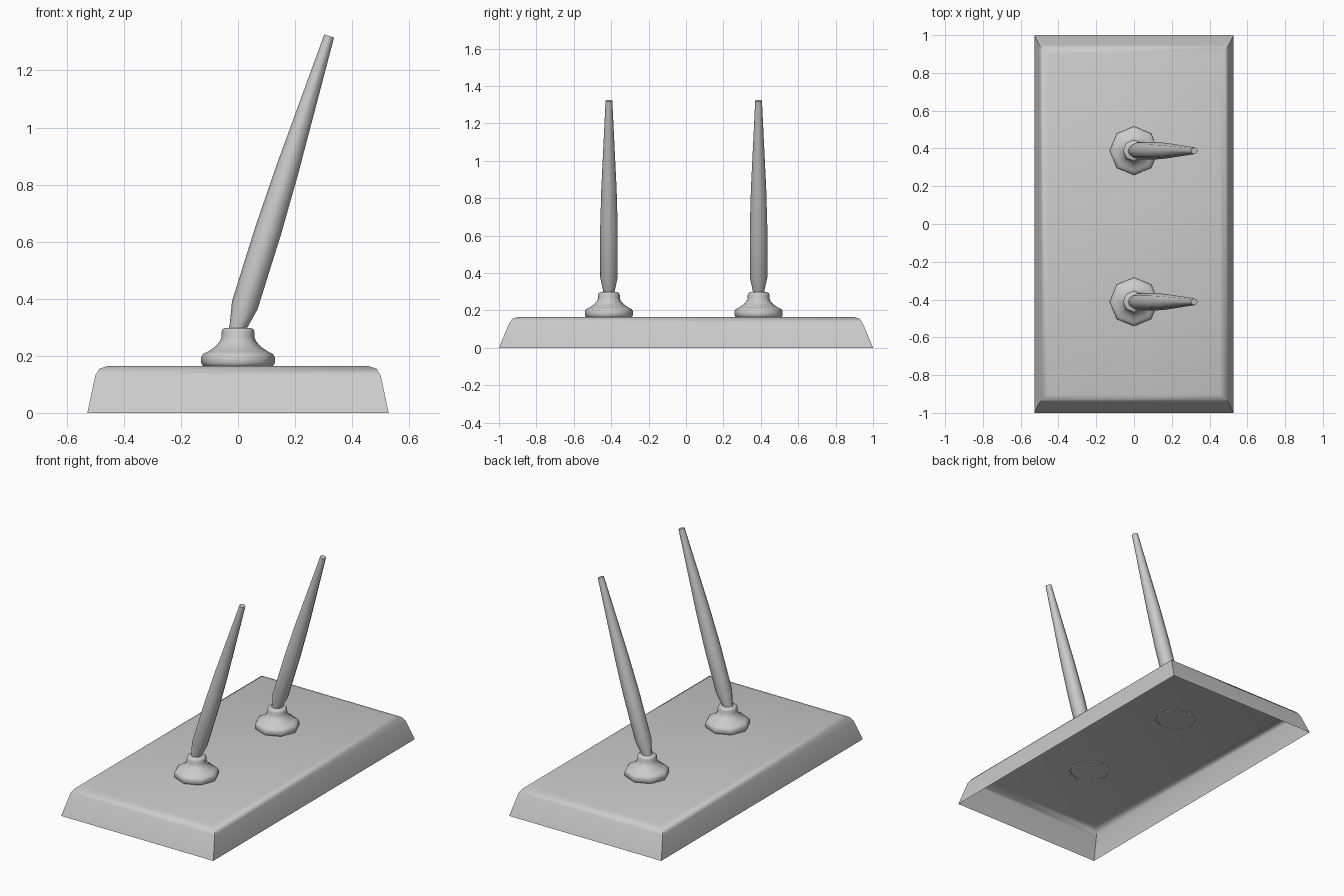
import bpy, bmesh, math
from mathutils import Matrix, Vector

cube = bpy.data.objects.get("Cube")
if cube:
    bpy.data.objects.remove(cube, do_unlink=True)

grey = bpy.data.materials.new("plain_grey")
grey.use_nodes = True
colour = (0.6, 0.6, 0.6, 1)
grey.diffuse_color = colour
grey.node_tree.nodes["Principled BSDF"].inputs["Base Color"].default_value = colour


def loft(name, loops, sharp_angle, cap_start=False, cap_end=True):
    """Skin a stack of closed loops of points."""
    bm = bmesh.new()
    rings = [[bm.verts.new(p) for p in loop] for loop in loops]
    n = len(rings[0])
    for low, high in zip(rings, rings[1:]):
        for i in range(n):
            j = (i + 1) % n
            bm.faces.new((low[i], low[j], high[j], high[i]))
    if cap_start:
        bm.faces.new(rings[0][::-1])
    if cap_end:
        bm.faces.new(rings[-1])
    mesh = bpy.data.meshes.new(name)
    bm.to_mesh(mesh)
    bm.free()
    mesh.materials.append(grey)
    obj = bpy.data.objects.new(name, mesh)
    bpy.context.collection.objects.link(obj)
    bpy.ops.object.select_all(action="DESELECT")
    obj.select_set(True)
    bpy.context.view_layer.objects.active = obj
    bpy.ops.object.shade_smooth_by_angle(angle=math.radians(sharp_angle))
    return obj


def rectangle(x, y, z):
    return [(-x, -y, z), (x, -y, z), (x, y, z), (-x, y, z)]


def circle(radius, z, sides):
    step = math.tau / sides
    return [Vector((radius * math.cos(i * step), radius * math.sin(i * step), z))
            for i in range(sides)]


# Hollow base, open underneath, with a rounded upper edge
base_profile = [(0.528, 1.0, 0), (0.5, 0.945, 0.132),
                (0.485, 0.928, 0.155), (0.455, 0.9, 0.165)]
loft("base", [rectangle(*p) for p in base_profile], 50)

# Holder and pen profiles: radius, height
holder_profile = [(0.114, 0.161), (0.124, 0.166), (0.129, 0.175), (0.129, 0.195),
                  (0.122, 0.207), (0.105, 0.215), (0.08, 0.232), (0.064, 0.25),
                  (0.058, 0.265), (0.058, 0.283), (0.054, 0.293), (0.044, 0.298)]
pen_profile = [(0.029, -0.02), (0.031, 0.01), (0.047, 0.086), (0.047, 0.36),
               (0.041, 0.58), (0.018, 1.075)]
tilt = Matrix.Translation((-0.002, 0, 0.295)) @ Matrix.Rotation(math.radians(17.4), 4, "Y")

for side, y in (("front", -0.412), ("back", 0.388)):
    holder = loft(side + "_holder", [circle(r, z, 8) for r, z in holder_profile], 50)
    holder.location.y = y
    pen = loft(side + "_pen",
               [[tilt @ p for p in circle(r, z, 8)] for r, z in pen_profile],
               50, cap_start=True)
    pen.location.y = y
